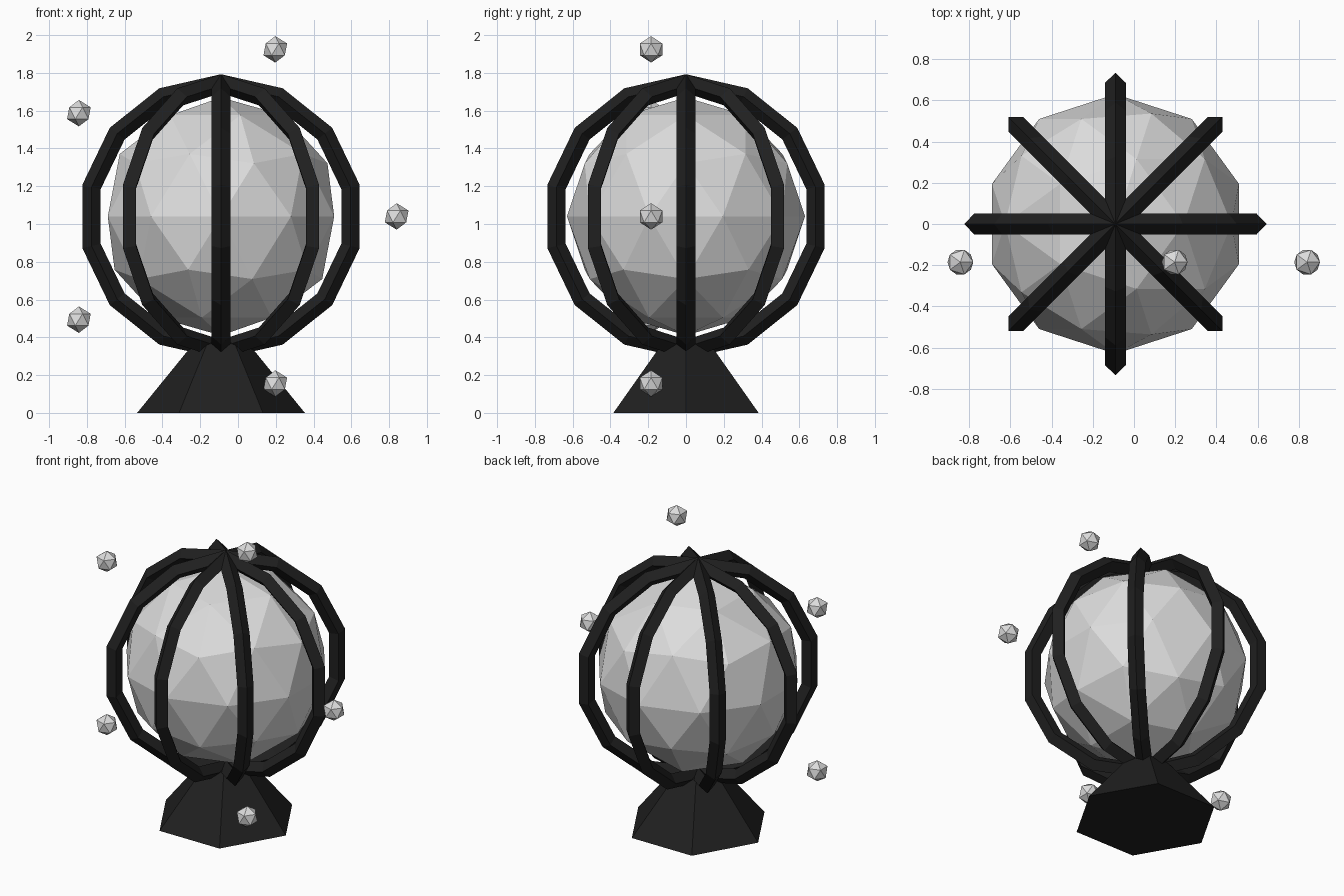
import bpy
import math
from mathutils import Matrix

if "Cube" in bpy.data.objects:
    bpy.data.objects.remove(bpy.data.objects["Cube"])

CX, CZ = -0.09, 1.04          # centre of the globe


def material(name, value):
    m = bpy.data.materials.new(name)
    m.diffuse_color = (value, value, value, 1)
    m.use_nodes = True
    m.node_tree.nodes["Principled BSDF"].inputs["Base Color"].default_value = m.diffuse_color
    return m


def finish(name, mat):
    ob = bpy.context.object
    ob.name = name
    ob.data.materials.append(mat)
    return ob


dark = material("charcoal", 0.014)
pale = material("pale grey", 0.72)

# Faceted globe
bpy.ops.mesh.primitive_ico_sphere_add(subdivisions=2, radius=0.63, location=(CX, 0, CZ))
finish("globe", pale)

# Cage: four upright rings of diamond section, a corner at the top
for i in range(4):
    bpy.ops.mesh.primitive_torus_add(major_segments=14, minor_segments=4,
                                     major_radius=0.703, minor_radius=0.05)
    ring = finish(f"cage_ring_{i + 1}", dark)
    ring.data.transform(Matrix.Rotation(math.radians(45 * i), 4, 'Z')
                        @ Matrix.Rotation(math.pi / 2, 4, 'Y'))
    ring.location = (CX, 0, CZ)
    for p in ring.data.polygons:
        p.use_smooth = False

# Six-sided tapered base
bpy.ops.mesh.primitive_cone_add(vertices=6, radius1=0.444, radius2=0.143, depth=0.37,
                                location=(CX, 0, 0.185))
base = finish("base", dark)
base.data.transform(Matrix.Rotation(math.pi / 6, 4, 'Z'))

# Five small satellites on an upright circle in front of the globe's centre
for i in range(5):
    a = math.radians(72 * i)
    bpy.ops.mesh.primitive_ico_sphere_add(
        subdivisions=1, radius=0.07,
        location=(CX + 0.93 * math.cos(a), -0.185, CZ + 0.93 * math.sin(a)))
    finish(f"satellite_{i + 1}", pale)
